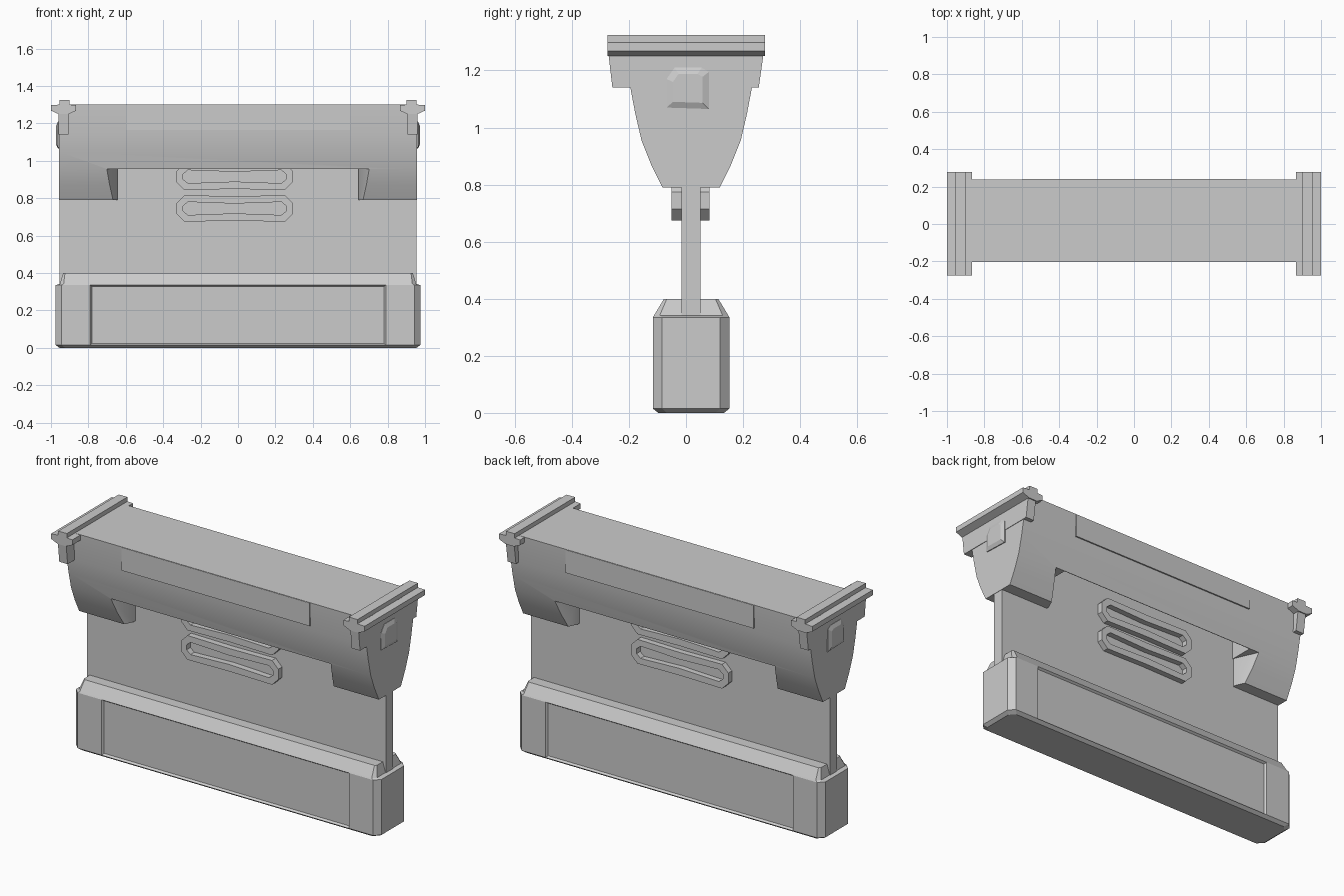
import bpy, bmesh

if "Cube" in bpy.data.objects:
    bpy.data.objects.remove(bpy.data.objects["Cube"])

MID = 0.018  # centre plane of the wall and base

grey = bpy.data.materials.new("plain_grey")
grey.use_nodes = True
grey.diffuse_color = (0.6, 0.6, 0.6, 1)
grey.node_tree.nodes["Principled BSDF"].inputs["Base Color"].default_value = (0.6, 0.6, 0.6, 1)


def loft(name, rings, loop=False):
    """Skin rings of points; cap the ends, or join last to first."""
    bm = bmesh.new()
    rows = [[bm.verts.new(p) for p in ring] for ring in rings]
    n = len(rows[0])
    pairs = list(zip(rows, rows[1:])) + ([(rows[-1], rows[0])] if loop else [])
    for a, b in pairs:
        for i in range(n):
            j = (i + 1) % n
            bm.faces.new((a[i], a[j], b[j], b[i]))
    if not loop:
        bm.faces.new(rows[0])
        bm.faces.new(rows[-1])
    bmesh.ops.recalc_face_normals(bm, faces=bm.faces)
    mesh = bpy.data.meshes.new(name)
    bm.to_mesh(mesh)
    bm.free()
    mesh.materials.append(grey)
    obj = bpy.data.objects.new(name, mesh)
    bpy.context.collection.objects.link(obj)
    return obj


def prism(name, pts, axis, a, b):
    """Extrude a 2D outline along an axis from a to b."""
    place = {"x": lambda p, d: (d, p[0], p[1]),
             "y": lambda p, d: (p[0], d, p[1]),
             "z": lambda p, d: (p[0], p[1], d)}[axis]
    return loft(name, [[place(p, d) for p in pts] for d in (a, b)])


def box(name, x, y, z):
    return prism(name, [(x[0], y[0]), (x[1], y[0]), (x[1], y[1]), (x[0], y[1])], "z", *z)


def activate(obj):
    bpy.ops.object.select_all(action="DESELECT")
    obj.select_set(True)
    bpy.context.view_layer.objects.active = obj


def cut(obj, cutter):
    mod = obj.modifiers.new("cut", "BOOLEAN")
    mod.operation, mod.solver, mod.object = "DIFFERENCE", "EXACT", cutter
    activate(obj)
    bpy.ops.object.modifier_apply(modifier=mod.name)
    bpy.data.objects.remove(cutter)


def mirrored(half):
    """Outline of (half width, z) pairs, mirrored about the centre plane."""
    return [(MID - w, z) for w, z in half] + [(MID + w, z) for w, z in reversed(half)]


# Base: chamfered block with sloping shoulders
def base_ring(hx, hy, c, z):
    return [(sx * (hx - dx), MID + sy * (hy - dy), z) for sx, sy, dx, dy in
            ((-1, -1, 0, c), (-1, -1, c, 0), (1, -1, c, 0), (1, -1, 0, c),
             (1, 1, 0, c), (1, 1, c, 0), (-1, 1, c, 0), (-1, 1, 0, c))]


base = loft("base", [base_ring(0.955, 0.115, 0.03, 0), base_ring(0.975, 0.134, 0.032, 0.015),
                     base_ring(0.975, 0.134, 0.032, 0.335), base_ring(0.952, 0.13, 0.02, 0.342),
                     base_ring(0.935, 0.095, 0.01, 0.4)])

# Recessed panels on both long faces of the base
bm = bmesh.new()
bm.from_mesh(base.data)
for x in (-0.79, 0.79):
    bmesh.ops.bisect_plane(bm, geom=bm.verts[:] + bm.edges[:] + bm.faces[:],
                           plane_co=(x, 0, 0), plane_no=(1, 0, 0))
panels = [f for f in bm.faces if abs(f.normal.y) > 0.99
          and abs(f.calc_center_median().x) < 0.1 and f.calc_area() > 0.2]
bmesh.ops.inset_individual(bm, faces=panels, thickness=0.012, depth=-0.012)
bm.to_mesh(base.data)
bm.free()

# Upright wall
box("wall", (-0.955, 0.955), (-0.015, 0.05), (0.34, 1.25))

# Raised slot frames on both faces of the wall
outer = [(-0.31, 0.03), (-0.27, 0.07), (0, 0.066), (0.27, 0.07), (0.31, 0.03)]
inner = [(-0.275, 0.014), (-0.25, 0.035), (0, 0.026), (0.25, 0.035), (0.275, 0.014)]
for side, y_wall, y_out in (("front", -0.01, -0.05), ("back", 0.045, 0.083)):
    for level, zc in (("lower", 0.745), ("upper", 0.915)):
        rings = []
        for half, y in ((outer, y_wall), (outer, y_out), (inner, y_out), (inner, y_wall)):
            full = half + [(x, -z) for x, z in reversed(half)]
            rings.append([(x - 0.018, y, zc + z) for x, z in full])
        loft(f"{side}_{level}_slot_frame", rings, loop=True)

# Upper body: curved hull, notched below the middle and hollow underneath
hull = [(0.1, 0.79), (0.14, 0.87), (0.174, 0.955), (0.196, 1.05), (0.213, 1.14), (0.22, 1.3)]
body = prism("upper_body", mirrored(hull), "x", -0.957, 0.957)
notch = [(-0.73, -0.22), (-0.645, -0.03), (-0.645, 0.066), (-0.73, 0.256),
         (0.73, 0.256), (0.645, 0.066), (0.645, -0.03), (0.73, -0.22)]
cut(body, prism("notch_cutter", notch, "z", 0.7, 0.957))
cavity = [(0.166, 0.93), (0.19, 1.05), (0.205, 1.2)]
cut(body, prism("cavity_cutter", mirrored(cavity), "x", -0.64, 0.64))
activate(body)
bpy.ops.object.shade_smooth_by_angle(angle=0.5)

# Flat panels near the top of the body
for side, y in (("front", MID - 0.218), ("back", MID + 0.218)):
    box(side + "_flat_panel", (-0.6, 0.6), (y - 0.004, y + 0.004), (1.165, 1.298))

# End rails, brackets and bosses
rail = [(0.865, 1.298), (0.9, 1.3), (0.9, 1.325), (0.955, 1.325), (0.955, 1.3),
        (1, 1.298), (1, 1.268), (0.96, 1.25), (0.905, 1.25), (0.865, 1.268)]
bracket = [(-0.258, 1.14), (0.255, 1.14), (0.272, 1.26), (-0.272, 1.26)]


def boss_ring(s, x):
    pts = [(-0.068, 1.07), (0.08, 1.065), (0.08, 1.195), (0.055, 1.21), (-0.04, 1.21), (-0.068, 1.17)]
    return [(x, 0.006 + (y - 0.006) * s, 1.137 + (z - 1.137) * s) for y, z in pts]


for side, s in (("left", 1), ("right", -1)):
    prism(side + "_rail", [(s * x, z) for x, z in rail], "y", -0.275, 0.277)
    prism(side + "_bracket", bracket, "x", s * 0.907, s * 0.96)
    boss = loft(side + "_boss", [boss_ring(1, s * 0.95), boss_ring(1, s * 0.962),
                                 boss_ring(0.7, s * 0.972)])
